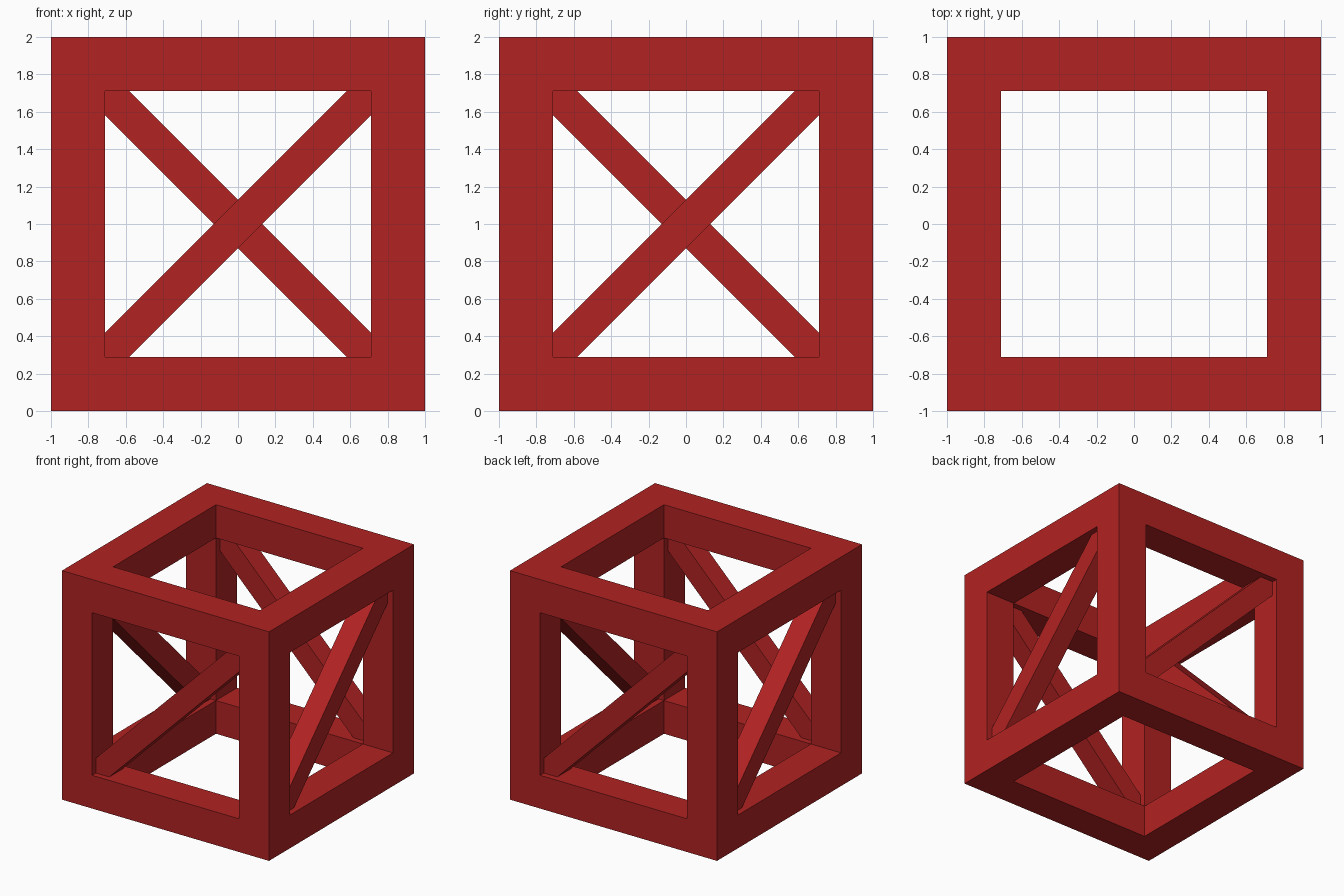
import bpy, bmesh
from math import pi
from itertools import product
from mathutils import Matrix, Vector

HALF = 1.0      # half the frame size
INNER = 0.71    # half the opening size
CUT = 0.13      # how far each brace end runs along the opening's edges
DEPTH = 0.185   # brace thickness

if "Cube" in bpy.data.objects:
    bpy.data.objects.remove(bpy.data.objects["Cube"], do_unlink=True)

red = bpy.data.materials.new("brick_red")
red.use_nodes = True
red.diffuse_color = (0.445, 0.016, 0.016, 1)
red.node_tree.nodes["Principled BSDF"].inputs["Base Color"].default_value = red.diffuse_color


def finish(name, bm):
    """Turn a bmesh into a named, coloured object standing on the ground."""
    bmesh.ops.remove_doubles(bm, verts=bm.verts, dist=1e-5)
    bmesh.ops.recalc_face_normals(bm, faces=bm.faces)
    bmesh.ops.translate(bm, verts=bm.verts, vec=(0, 0, HALF))
    mesh = bpy.data.meshes.new(name)
    bm.to_mesh(mesh)
    bm.free()
    mesh.materials.append(red)
    bpy.context.collection.objects.link(bpy.data.objects.new(name, mesh))


# Open cube frame: a 3x3x3 layout where only corner and edge cells are solid
cuts = (-HALF, -INNER, INNER, HALF)


def solid(cell):
    return all(0 <= i <= 2 for i in cell) and list(cell).count(1) < 2


bm = bmesh.new()
for cell in filter(solid, product(range(3), repeat=3)):
    for axis, side in product(range(3), (0, 1)):
        neighbour = list(cell)
        neighbour[axis] += 2 * side - 1
        if solid(neighbour):
            continue
        corners = []
        for a, b in ((0, 0), (1, 0), (1, 1), (0, 1)):
            corner = list(cell)
            corner[axis] += side
            corner[(axis + 1) % 3] += a
            corner[(axis + 2) % 3] += b
            corners.append(bm.verts.new([cuts[i] for i in corner]))
        bm.faces.new(corners)
finish("cube_frame", bm)

# One diagonal brace per upright side, mitred into the opening's corners
near = INNER - CUT
half_profile = [(-INNER, -near), (-INNER, -INNER), (-near, -INNER)]
profile = half_profile + [(-x, -z) for x, z in half_profile]
middle = (HALF + INNER) / 2

for turn, side in enumerate(("front", "left", "back", "right")):
    bm = bmesh.new()
    face = bm.faces.new([bm.verts.new((x, -middle - DEPTH / 2, z)) for x, z in profile])
    grown = bmesh.ops.extrude_face_region(bm, geom=[face], use_keep_orig=True)
    moved = [v for v in grown["geom"] if isinstance(v, bmesh.types.BMVert)]
    bmesh.ops.translate(bm, verts=moved, vec=Vector((0, DEPTH, 0)))
    bmesh.ops.rotate(bm, verts=bm.verts, matrix=Matrix.Rotation(turn * pi / 2, 3, "Z"))
    finish(side + "_brace", bm)
